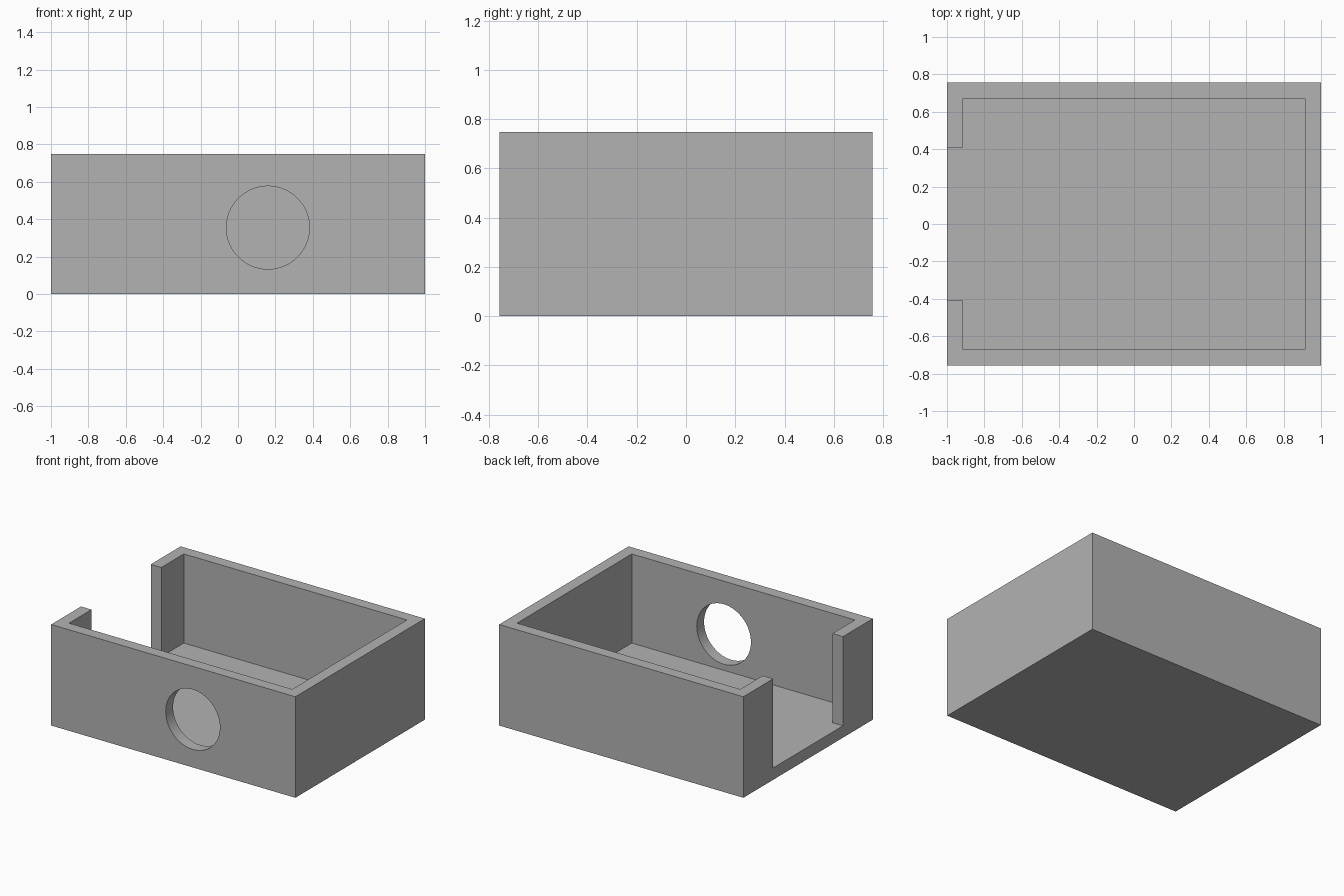
import bpy
from math import pi

old = bpy.data.objects.get("Cube")
if old:
    bpy.data.objects.remove(old, do_unlink=True)

LENGTH, DEPTH, HEIGHT = 2.0, 1.514, 0.748
WALL = 0.086
FLOOR = 0.088

grey = bpy.data.materials.new("plain grey")
grey.use_nodes = True
colour = (0.45, 0.45, 0.45, 1)
grey.diffuse_color = colour
grey.node_tree.nodes["Principled BSDF"].inputs["Base Color"].default_value = colour


def box(name, low, high):
    """Axis-aligned box between two corners."""
    centre = [(a + b) / 2 for a, b in zip(low, high)]
    bpy.ops.mesh.primitive_cube_add(size=1, location=centre)
    obj = bpy.context.object
    obj.name = name
    obj.scale = [b - a for a, b in zip(low, high)]
    bpy.ops.object.transform_apply(location=True, rotation=False, scale=True)
    obj.data.materials.append(grey)
    return obj


def cut(target, cutter):
    """Subtract the cutter from the target, then discard it."""
    cutter.hide_render = True
    bpy.context.view_layer.objects.active = target
    mod = target.modifiers.new("cut", 'BOOLEAN')
    mod.operation = 'DIFFERENCE'
    mod.solver = 'EXACT'
    mod.object = cutter
    bpy.ops.object.modifier_apply(modifier=mod.name)
    bpy.data.objects.remove(cutter, do_unlink=True)


# Outer block
half_x, half_y = LENGTH / 2, DEPTH / 2
tray = box("open_box", (-half_x, -half_y, 0), (half_x, half_y, HEIGHT))

# Hollow interior, open at the top
in_x, in_y = half_x - WALL, half_y - WALL
cut(tray, box("cavity", (-in_x, -in_y, FLOOR), (in_x, in_y, HEIGHT + 0.2)))

# Wide opening in the end wall, level with the floor
cut(tray, box("doorway", (-half_x - 0.2, -0.408, FLOOR),
              (-in_x + 0.2, 0.408, HEIGHT + 0.2)))

# Round hole through the front wall
bpy.ops.mesh.primitive_cylinder_add(vertices=64, radius=0.222, depth=0.4,
                                    location=(0.16, -half_y, 0.355),
                                    rotation=(pi / 2, 0, 0))
hole = bpy.context.object
hole.name = "round_hole"
hole.data.materials.append(grey)
cut(tray, hole)

# Smooth hole wall, sharp box edges
bpy.ops.object.select_all(action='DESELECT')
tray.select_set(True)
bpy.context.view_layer.objects.active = tray
bpy.ops.object.shade_smooth_by_angle(angle=pi / 6)
